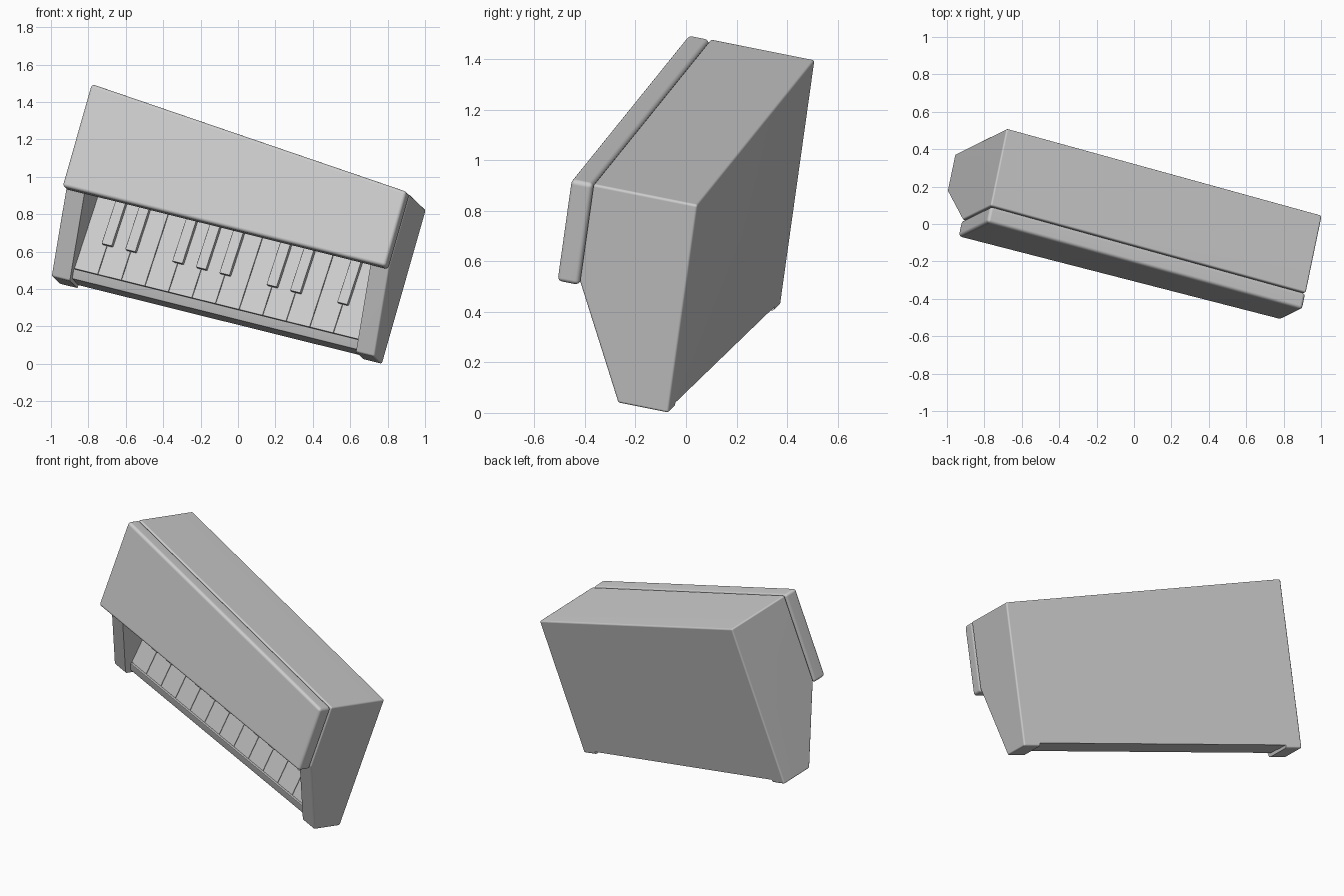
import bpy, bmesh, math
from mathutils import Matrix, Vector

if "Cube" in bpy.data.objects:
    bpy.data.objects.remove(bpy.data.objects["Cube"])

# Tilted frame of the piano: origin at the lower right back corner
X = Vector((0.941, -0.242, -0.234)).normalized()
Z = Vector((0.271, 0.134, 0.953))
Z = (Z - X * Z.dot(X)).normalized()
Y = Z.cross(X)
FRAME = Matrix.Translation((0.771, -0.07, -0.001)) @ Matrix((X, Y, Z)).transposed().to_4x4()

WIDTH = 1.835
PANEL = 0.105
TOP = None  # marks profile points that follow the sloping top

grey = bpy.data.materials.new("plain_grey")
grey.diffuse_color = (0.6, 0.6, 0.6, 1)
grey.use_nodes = True
grey.node_tree.nodes["Principled BSDF"].inputs["Base Color"].default_value = grey.diffuse_color


def top_height(x):
    return 0.864 - x * (1.018 - 0.864) / WIDTH


def apply(ob, mod):
    bpy.context.view_layer.objects.active = ob
    bpy.ops.object.modifier_apply(modifier=mod.name)


def prism(name, profile, x0, x1, bevel=0.0, segments=3):
    """Extrude a (y, z) profile along the local x axis, with rounded edges."""
    n = len(profile)
    verts = [FRAME @ Vector((x, y, top_height(x) if z is TOP else z))
             for x in (x0, x1) for y, z in profile]
    faces = [tuple(range(n)), tuple(reversed(range(n, 2 * n)))]
    faces += [(i, i + n, (i + 1) % n + n, (i + 1) % n) for i in range(n)]
    mesh = bpy.data.meshes.new(name)
    mesh.from_pydata(verts, [], faces)
    mesh.materials.append(grey)
    bm = bmesh.new()
    bm.from_mesh(mesh)
    bmesh.ops.recalc_face_normals(bm, faces=bm.faces)
    bm.to_mesh(mesh)
    bm.free()
    ob = bpy.data.objects.new(name, mesh)
    bpy.context.collection.objects.link(ob)
    if bevel:
        mod = ob.modifiers.new("round", 'BEVEL')
        mod.width = bevel
        mod.segments = segments
        mod.limit_method = 'ANGLE'
        mod.angle_limit = math.radians(20)
        apply(ob, mod)
    return ob


def smooth(ob):
    bpy.ops.object.select_all(action='DESELECT')
    ob.select_set(True)
    bpy.context.view_layer.objects.active = ob
    bpy.ops.object.shade_smooth_by_angle(angle=math.radians(32))
    # keep the large faces evenly shaded
    mod = ob.modifiers.new("even_shading", 'WEIGHTED_NORMAL')
    mod.keep_sharp = True
    apply(ob, mod)


# Case with side panels, hollowed for the keyboard and raised between the feet
case = prism("case", [(0, 0), (0, TOP), (-0.43, TOP), (-0.43, 0.46), (-0.208, 0)],
             -WIDTH, 0, 0.01)
cutter = prism("keyboard_cutter",
               [(-0.7, -0.1), (0.1, -0.1), (0.1, 0.018), (-0.10, 0.018), (-0.10, 0.5), (-0.7, 0.5)],
               -WIDTH + PANEL, -PANEL)
mod = case.modifiers.new("hollow", 'BOOLEAN')
mod.operation = 'DIFFERENCE'
mod.solver = 'EXACT'
mod.object = cutter
apply(case, mod)
bpy.data.objects.remove(cutter)
smooth(case)

# Thick rounded front lid
lid = prism("front_lid", [(-0.432, 0.442), (-0.432, TOP), (-0.522, TOP), (-0.522, 0.442)],
            -WIDTH, 0, 0.018, 4)
smooth(lid)

# Slip rail under the keys, leaning like the front of the side panels
left, right = -WIDTH + PANEL, -PANEL
smooth(prism("key_slip", [(-0.18, 0.018), (-0.09, 0.018), (-0.09, 0.07), (-0.203, 0.07)],
             left, right, 0.006, 2))


def key_front(z):
    """The keyboard leans back towards the top."""
    return -0.19 + (z - 0.075) * 0.15


def key(name, x0, x1, z0, out, back, bevel):
    profile = [(key_front(z0) - out, z0), (back, z0), (back, 0.505), (key_front(0.505) - out, 0.505)]
    smooth(prism(name, profile, x0, x1, bevel, 2))


# White keys
pitch = (right - left) / 12.15
for i in range(12):
    x0 = left + i * pitch
    x1 = right if i == 11 else x0 + pitch
    key(f"white_key_{i + 1}", x0 + 0.001, x1 - 0.001, 0.073, 0, -0.09, 0.002)

# Black keys sit over the joints of the white keys
for i in (1, 2, 4, 5, 6, 8, 9, 11):
    x = left + i * pitch + 0.005
    key(f"black_key_{i}", x - 0.029, x + 0.029, 0.238, 0.035, -0.12, 0.004)
